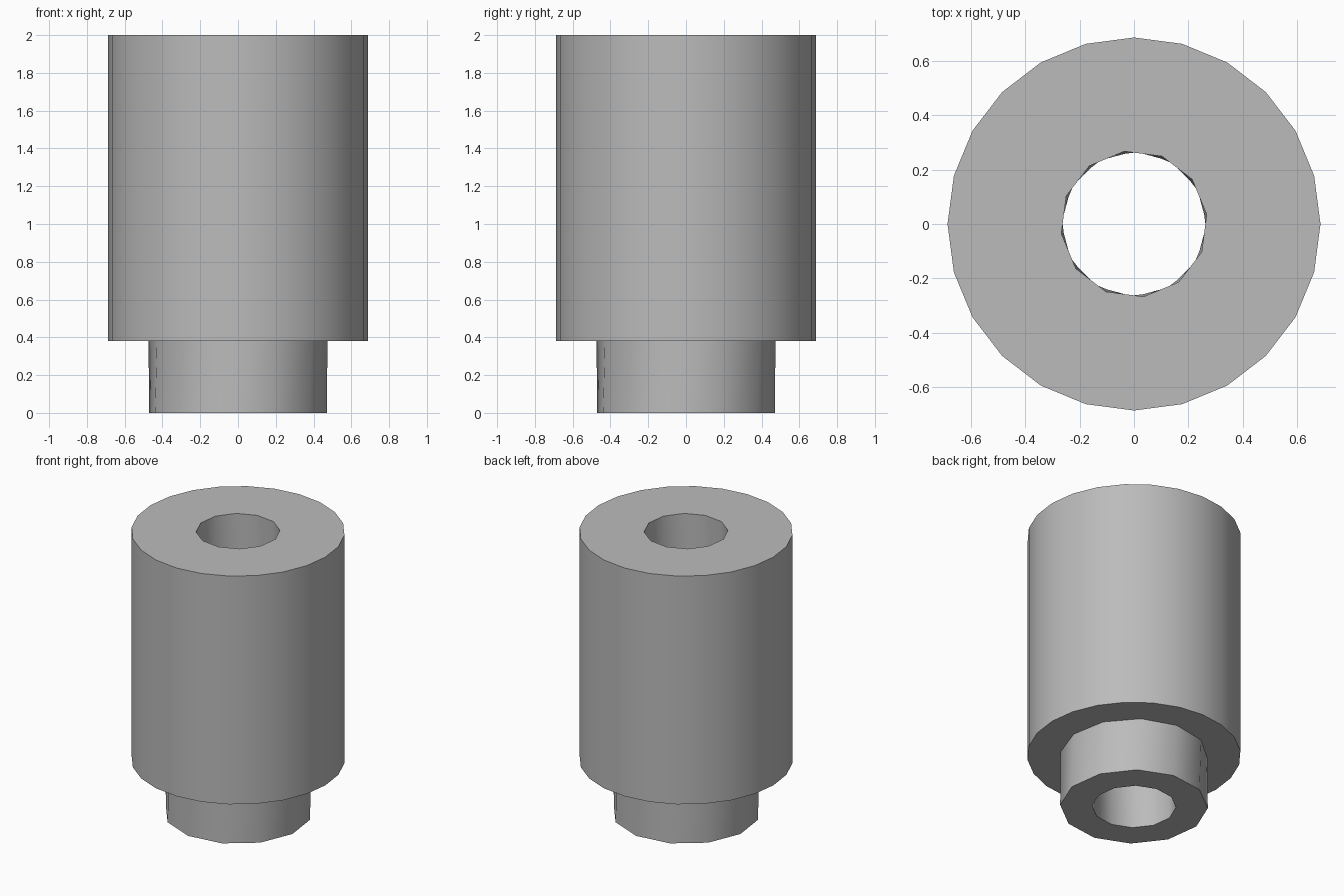
import bpy
import bmesh
from math import cos, sin, radians, tau
from mathutils import Vector

cube = bpy.data.objects.get("Cube")
if cube:
    bpy.data.objects.remove(cube, do_unlink=True)

COLUMNS = 24
TWIST = radians(7.5)


def ring(bm, radius, z, sides, turn):
    """Polygon loop; a 12-sided one gets extra points at its edge middles."""
    corners = [Vector((radius * cos(tau * i / sides + turn),
                       radius * sin(tau * i / sides + turn), z))
               for i in range(sides)]
    points = []
    for i, corner in enumerate(corners):
        points.append(corner)
        if sides < COLUMNS:
            points.append((corner + corners[(i + 1) % sides]) / 2)
    return [bm.verts.new(p) for p in points]


# Grey metal
metal = bpy.data.materials.new("grey_metal")
metal.use_nodes = True
grey = (0.5, 0.5, 0.5, 1)
metal.diffuse_color = grey
metal.node_tree.nodes["Principled BSDF"].inputs["Base Color"].default_value = grey

# Closed profile: bore bottom, neck, shoulder, body, bore top
NECK_TOP = 0.38
neck_turn = -TWIST + TWIST * NECK_TOP
profile = [
    (0.27, 0, 12, -TWIST),
    (0.475, 0, 12, -TWIST),
    (0.475, NECK_TOP, 12, neck_turn),
    (0.687, NECK_TOP, 24, 0),
    (0.687, 2, 24, 0),
    (0.27, 2, 12, TWIST),
]

bm = bmesh.new()
rings = [ring(bm, *step) for step in profile]
for a, b in zip(rings, rings[1:] + rings[:1]):
    for i in range(COLUMNS):
        j = (i + 1) % COLUMNS
        bm.faces.new((a[i], a[j], b[j], b[i]))
bmesh.ops.recalc_face_normals(bm, faces=bm.faces)

mesh = bpy.data.meshes.new("stepped_bushing")
bm.to_mesh(mesh)
bm.free()
mesh.materials.append(metal)
bushing = bpy.data.objects.new("stepped_bushing", mesh)
bpy.context.collection.objects.link(bushing)

# Smooth walls, sharp rims
bpy.ops.object.select_all(action="DESELECT")
bushing.select_set(True)
bpy.context.view_layer.objects.active = bushing
bpy.ops.object.shade_smooth_by_angle(angle=radians(40))
